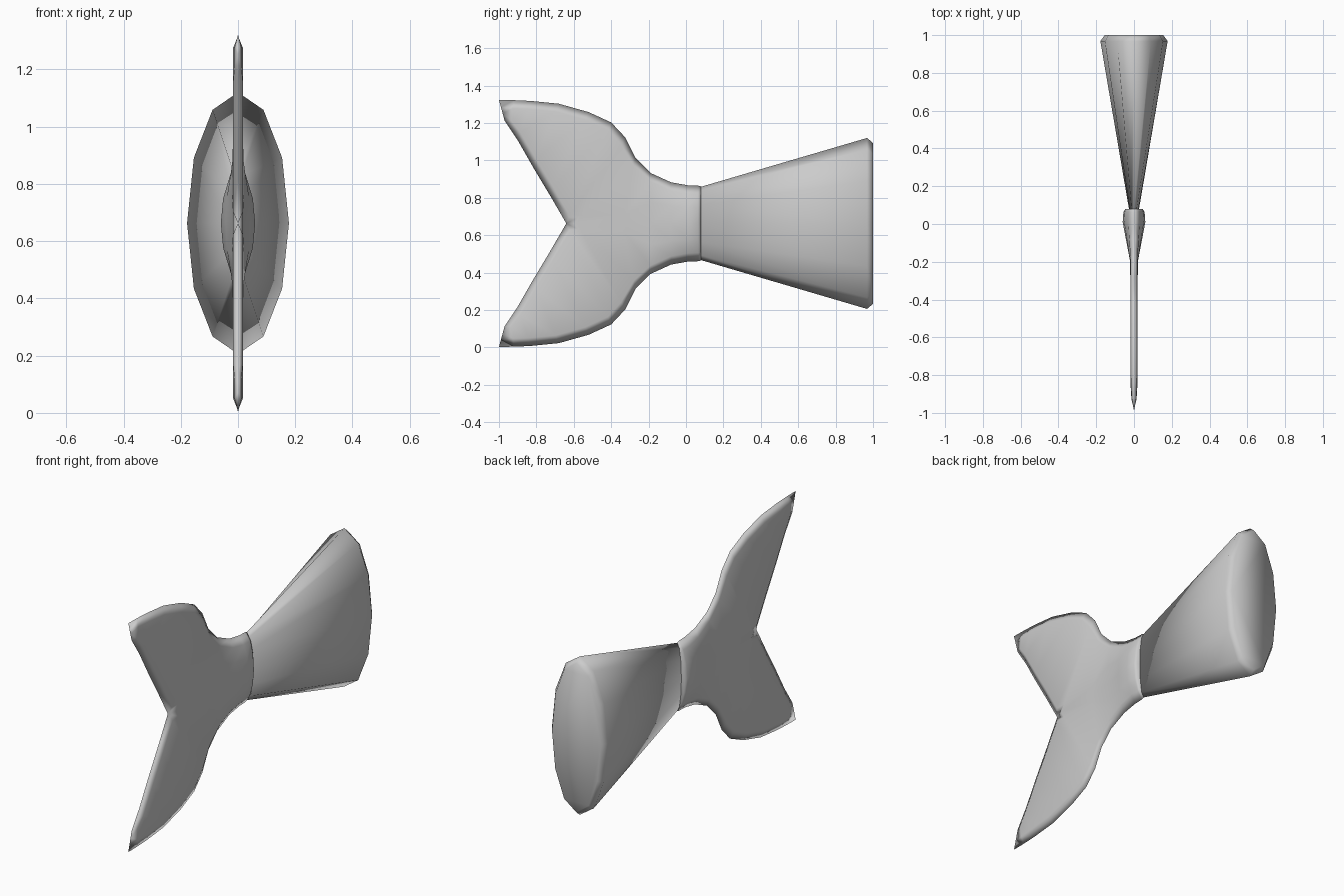
import bpy, bmesh, math
from mathutils import Vector

if "Cube" in bpy.data.objects:
    bpy.data.objects.remove(bpy.data.objects["Cube"])

MID = 0.663  # height of the symmetry plane


def finish(bm, name):
    bmesh.ops.remove_doubles(bm, verts=bm.verts, dist=0.0005)
    bmesh.ops.dissolve_degenerate(bm, edges=bm.edges, dist=0.0001)
    bmesh.ops.recalc_face_normals(bm, faces=bm.faces)
    for f in bm.faces:
        f.smooth = True
    me = bpy.data.meshes.new(name)
    bm.to_mesh(me)
    bm.free()
    ob = bpy.data.objects.new(name, me)
    ob.location.z = MID
    bpy.context.collection.objects.link(ob)
    return ob


# Tail stalk: 12-sided flaring loft with a bevelled end cap
bm = bmesh.new()
rings = []
for y, rx, rz in [(0.07, 0.025, 0.193), (0.968, 0.178, 0.457), (1.0, 0.155, 0.43)]:
    rings.append([bm.verts.new((rx * math.sin(a), y, rz * math.cos(a)))
                  for a in (math.tau * i / 12 for i in range(12))])
for r, s in zip(rings, rings[1:]):
    for i in range(12):
        j = (i + 1) % 12
        bm.faces.new((r[i], r[j], s[j], s[i]))
bm.faces.new(rings[0])
bm.faces.new(rings[-1])
finish(bm, "tail_stalk")

# Forked fin: sections run from the leading edge to the centre line or trailing edge
# (outer y, outer z, inner y, inner z, half thickness), z measured from MID
sections = [
    (0.08, 0.198, 0.08, 0, 0.045),
    (0.065, 0.202, 0.065, 0, 0.056),
    (0.01, 0.204, 0.01, 0, 0.06),
    (-0.08, 0.22, -0.08, 0, 0.043),
    (-0.19, 0.27, -0.19, 0, 0.022),
    (-0.27, 0.35, -0.34, 0, 0.018),
    (-0.325, 0.46, -0.585, 0, 0.018),
    (-0.40, 0.54, -0.64, 0, 0.018),
    (-0.52, 0.595, -0.73, 0.155, 0.018),
    (-0.68, 0.64, -0.82, 0.305, 0.018),
    (-0.83, 0.655, -0.90, 0.445, 0.017),
    (-0.92, 0.659, -0.94, 0.505, 0.012),
    (-1.0, 0.66, -0.97, 0.55, 0.0),
]
NOTCH = 7


def section_points(i):
    oy, oz, iy, iz, t = sections[i]
    o, n = Vector((0, oy, oz)), Vector((0, iy, iz))
    k = min(0.045 / (o - n).length, 0.35)
    a, b = o.lerp(n, k), n.lerp(o, k)
    if i < 5:  # lens-shaped neck
        b = n.lerp(o, 0.42)
    bulge = max(t - 0.02, 0)
    a.x = min(t, 0.018) + bulge * 0.3
    b.x = t - bulge * 0.2
    n.x = t if i < NOTCH else 0
    return [o, a, b, n]


bm = bmesh.new()
for sx in (1, -1):
    for sz in (1, -1):
        grid = [[bm.verts.new((p.x * sx, p.y, p.z * sz)) for p in section_points(i)]
                for i in range(len(sections))]
        for r, s in zip(grid, grid[1:]):
            for j in range(3):
                bm.faces.new((r[j], r[j + 1], s[j + 1], s[j]))
        centre = bm.verts.new((0, sections[0][0], 0))
        bm.faces.new(grid[0] + [centre])
finish(bm, "forked_fin")
